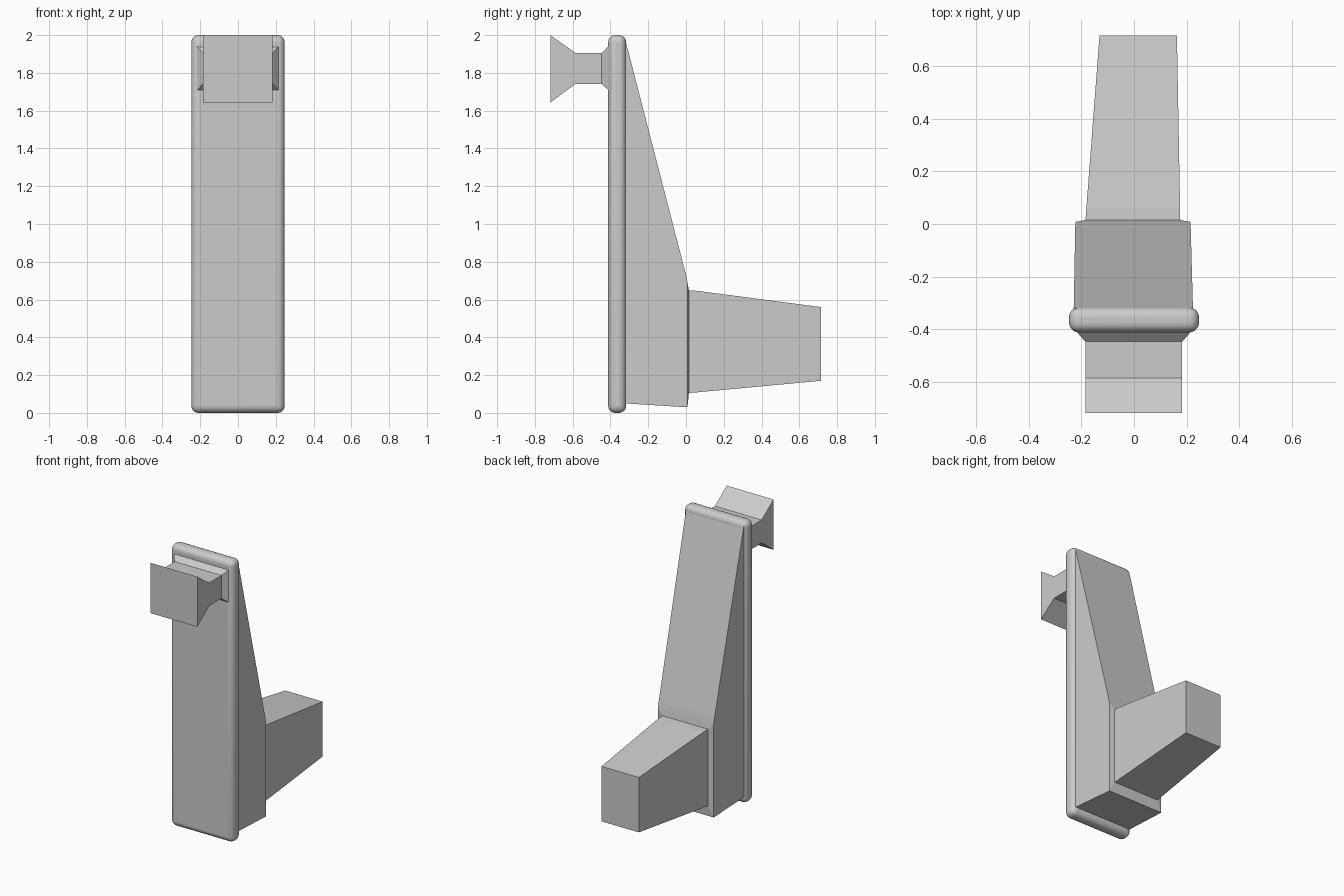
import bpy, bmesh

if "Cube" in bpy.data.objects:
    bpy.data.objects.remove(bpy.data.objects["Cube"])


def loft(name, rings):
    """Join rectangular sections (y, x0, x1, z0, z1) along y into a closed solid."""
    bm = bmesh.new()
    loops = []
    for y, x0, x1, z0, z1 in rings:
        pts = [(x0, y, z0), (x1, y, z0), (x1, y, z1), (x0, y, z1)]
        loops.append([bm.verts.new(p) for p in pts])
    for a, b in zip(loops, loops[1:]):
        for i in range(4):
            j = (i + 1) % 4
            bm.faces.new((a[i], a[j], b[j], b[i]))
    bm.faces.new(loops[0])
    bm.faces.new(loops[-1])
    bmesh.ops.recalc_face_normals(bm, faces=bm.faces)
    mesh = bpy.data.meshes.new(name)
    bm.to_mesh(mesh)
    bm.free()
    obj = bpy.data.objects.new(name, mesh)
    bpy.context.collection.objects.link(obj)
    return obj


# Tall front plate with rounded edges
plate = loft("front_plate", [(-0.412, -0.247, 0.247, 0.005, 2.0),
                             (-0.317, -0.247, 0.247, 0.005, 2.0)])
plate.location.z = -0.005
plate.scale.z = 2.0 / 1.995
bevel = plate.modifiers.new("rounded_edges", 'BEVEL')
bevel.width = 0.038
bevel.segments = 5
bpy.context.view_layer.objects.active = plate
plate.select_set(True)
bpy.ops.object.shade_smooth_by_angle(angle=0.7)

# Wedge-shaped housing behind the plate, chamfered at the rear
loft("wedge_housing", [(-0.34, -0.229, 0.224, 0.05, 1.97),
                       (-0.32, -0.229, 0.224, 0.05, 1.97),
                       (0.0, -0.223, 0.215, 0.03, 0.73),
                       (0.008, -0.223, 0.215, 0.03, 0.69),
                       (0.015, -0.185, 0.176, 0.105, 0.65)])

# Tapered rear block
loft("rear_block", [(0.0, -0.185, 0.176, 0.105, 0.65),
                    (0.06, -0.181, 0.175, 0.109, 0.646),
                    (0.716, -0.131, 0.163, 0.17, 0.56)])

# Flared knob: splayed base, straight neck, wide grip
loft("knob", [(-0.718, -0.185, 0.183, 1.643, 2.0),
              (-0.585, -0.185, 0.183, 1.742, 1.905),
              (-0.447, -0.185, 0.183, 1.742, 1.905),
              (-0.405, -0.222, 0.220, 1.703, 1.945)])
